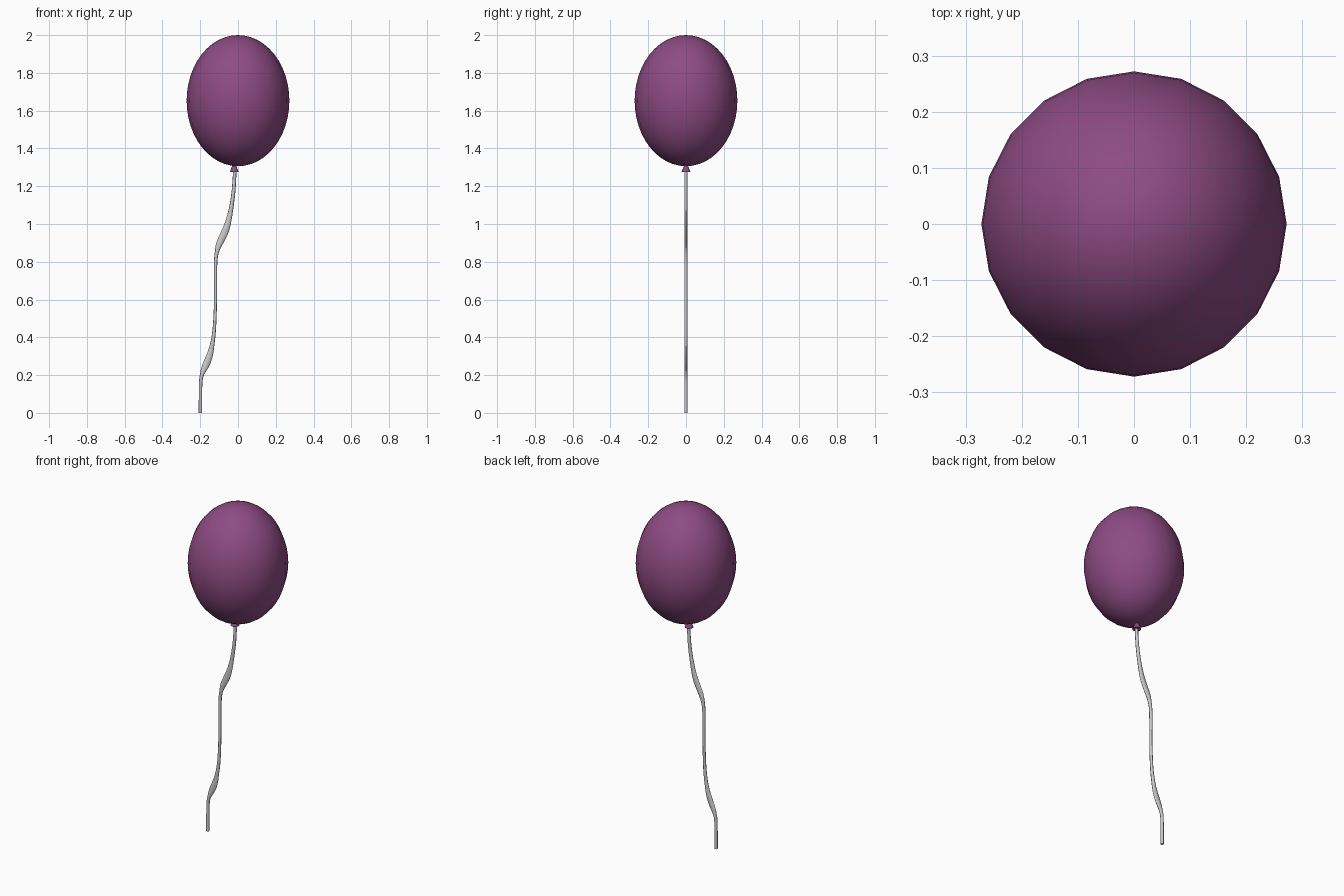
import bpy, bmesh, math

if "Cube" in bpy.data.objects:
    bpy.data.objects.remove(bpy.data.objects["Cube"])


def material(name, rgb):
    m = bpy.data.materials.new(name)
    m.diffuse_color = (*rgb, 1)
    m.use_nodes = True
    m.node_tree.nodes["Principled BSDF"].inputs["Base Color"].default_value = m.diffuse_color
    return m


def finish(obj, mat=None, angle=60):
    if mat:
        obj.data.materials.append(mat)
    bpy.ops.object.select_all(action='DESELECT')
    obj.select_set(True)
    bpy.context.view_layer.objects.active = obj
    bpy.ops.object.shade_smooth_by_angle(angle=math.radians(angle))


purple = material("purple", (0.27, 0.07, 0.23))

# Balloon: 20-sided ellipsoid
bpy.ops.mesh.primitive_uv_sphere_add(segments=20, ring_count=24, location=(0, 0, 1.653))
balloon = bpy.context.object
balloon.name = "balloon"
balloon.scale = (0.272, 0.272, 0.347)
finish(balloon, purple)

# Knot: small flared cone under the balloon
bpy.ops.mesh.primitive_cone_add(vertices=12, radius1=0.024, radius2=0.008,
                                depth=0.042, location=(-0.02, 0, 1.295))
knot = bpy.context.object
knot.name = "knot"
finish(knot, purple, 40)

# String: level rings (z, centre x, half width x), wider where it bends
path = [(0, -0.199, .009), (.15, -0.198, .009), (.2, -0.191, .011),
        (.25, -0.171, .020), (.3, -0.152, .018), (.36, -0.137, .012),
        (.45, -0.125, .009), (.6, -0.119, .008), (.78, -0.119, .009),
        (.85, -0.112, .011), (.9, -0.096, .019), (.95, -0.073, .021),
        (1.0, -0.055, .017), (1.08, -0.037, .012), (1.18, -0.023, .010), (1.3, -0.016, .009)]


def spline(pts, steps):
    """Smooth curve through the points."""
    ext = [pts[0]] + pts + [pts[-1]]
    for a, b, c, d in zip(ext, ext[1:], ext[2:], ext[3:]):
        for s in range(steps):
            t = s / steps
            yield [q + t * (r - p + t * (2 * p - 5 * q + 4 * r - u + t * (3 * q - p - 3 * r + u))) / 2
                   for p, q, r, u in zip(a, b, c, d)]
    yield pts[-1]


SIDES = 8
bm = bmesh.new()
rings = []
for z, x, w in spline(path, 3):
    rings.append([bm.verts.new((x + w * math.cos(a), 0.009 * math.sin(a), z))
                  for a in (2 * math.pi * i / SIDES for i in range(SIDES))])
for lo, hi in zip(rings, rings[1:]):
    for i in range(SIDES):
        j = (i + 1) % SIDES
        bm.faces.new((lo[i], lo[j], hi[j], hi[i]))
bm.faces.new(rings[0][::-1])
bm.faces.new(rings[-1])
mesh = bpy.data.meshes.new("string")
bm.to_mesh(mesh)
bm.free()
string = bpy.data.objects.new("string", mesh)
bpy.context.collection.objects.link(string)
finish(string)
